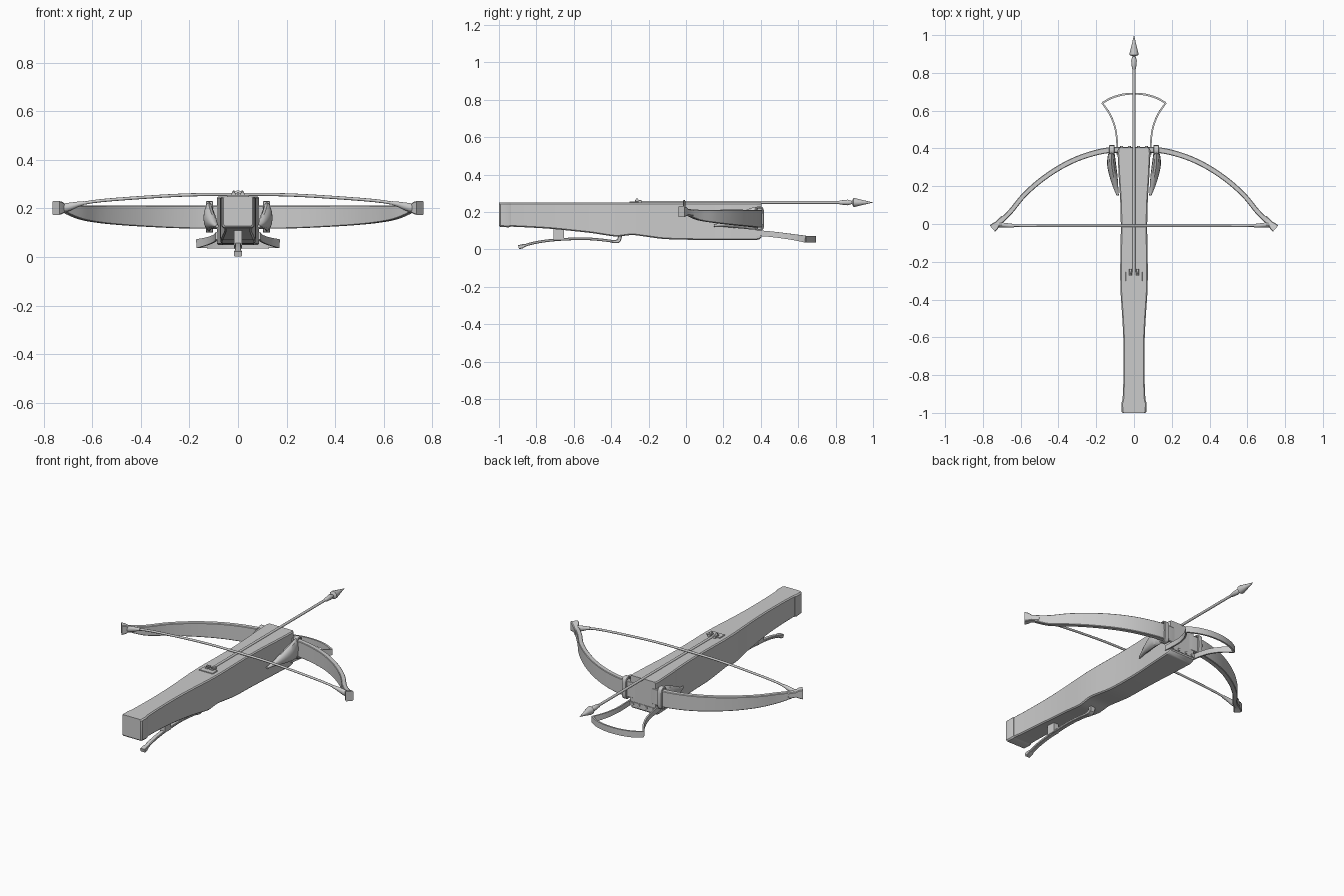
import bpy, bmesh, math
from mathutils import Vector

if "Cube" in bpy.data.objects:
    bpy.data.objects.remove(bpy.data.objects["Cube"])

X, Y, Z = Vector((1, 0, 0)), Vector((0, 1, 0)), Vector((0, 0, 1))


def catmull(a, b, c, d, t):
    return [0.5 * (2*q + (r-p)*t + (2*p-5*q+4*r-s)*t*t + (3*q-p-3*r+s)*t**3)
            for p, q, r, s in zip(a, b, c, d)]


def section(kind, w, h, bevel):
    if kind == 'round':
        return [(math.cos(i*math.pi/6)*w/2, math.sin(i*math.pi/6)*h/2) for i in range(12)]
    a, b, c = w/2, h/2, bevel
    if c == 0:
        return [(a, b), (-a, b), (-a, -b), (a, -b)]
    return [(a, b-c), (a-c, b), (c-a, b), (-a, b-c), (-a, c-b), (c-a, -b), (a-c, -b), (a, c-b)]


def sweep(name, pts, up=Z, kind='rect', n=1, bevel=0.0, tangent=None, closed=False, mirror=False):
    """Sweep a section along points (x, y, z, width, height); height runs along 'up'."""
    path = []
    m = len(pts)
    for i in range(m - 1):
        a, d = pts[max(i-1, 0)], pts[min(i+2, m-1)]
        path += [catmull(a, pts[i], pts[i+1], d, k/n) for k in range(n)]
    path.append(list(pts[-1]))
    bm = bmesh.new()
    rings = []
    m = len(path)
    for i, p in enumerate(path):
        c = Vector(p[:3])
        if closed:
            t = Vector(path[(i+1) % m][:3]) - Vector(path[i-1][:3])
        else:
            t = Vector(path[min(i+1, m-1)][:3]) - Vector(path[max(i-1, 0)][:3])
        t = tangent or t.normalized()
        side = t.cross(up).normalized()
        nrm = side.cross(t).normalized()
        rings.append([bm.verts.new(c + side*u + nrm*v) for u, v in section(kind, p[3], p[4], bevel)])
    k = len(rings[0])
    for i in range(m if closed else m - 1):
        r, s = rings[i], rings[(i+1) % m]
        for j in range(k):
            bm.faces.new((r[j], r[(j+1) % k], s[(j+1) % k], s[j]))
    if not closed:
        bm.faces.new(rings[0])
        bm.faces.new(rings[-1])
    bmesh.ops.recalc_face_normals(bm, faces=bm.faces)
    me = bpy.data.meshes.new(name)
    bm.to_mesh(me)
    bm.free()
    ob = bpy.data.objects.new(name, me)
    bpy.context.collection.objects.link(ob)
    bpy.ops.object.select_all(action='DESELECT')
    ob.select_set(True)
    bpy.context.view_layer.objects.active = ob
    bpy.ops.object.shade_smooth_by_angle(angle=math.radians(35))
    if mirror:
        ob.modifiers.new('Mirror', 'MIRROR')
    return ob


def both(half):
    """Full left-to-right path from a half path that starts at x = 0."""
    return [(-p[0], *p[1:]) for p in reversed(half[1:])] + half


def box(name, x, y, z, mirror=False, bevel=0.0):
    w, h = x[1]-x[0], z[1]-z[0]
    cx, cz = (x[0]+x[1])/2, (z[0]+z[1])/2
    return sweep(name, [(cx, y[0], cz, w, h), (cx, y[1], cz, w, h)], bevel=bevel, mirror=mirror)


# Stock: (y, half width, bottom z), flat top
TOP = 0.25
stock = [(-.94, .061, .122), (-.85, .057, .118), (-.72, .055, .11), (-.6, .057, .098), (-.5, .062, .087),
         (-.41, .068, .073), (-.36, .071, .069), (-.29, .073, .077), (-.22, .073, .069), (-.12, .071, .056),
         (0, .07, .052), (.12, .073, .05), (.25, .081, .05), (.375, .087, .05)]
sweep('stock', [(0, y, (TOP+b)/2, 2*w, TOP-b) for y, w, b in stock], n=3, bevel=.006, tangent=Y)
nose = [(.375, .087, .05), (.392, .086, .054), (.404, .081, .064)]
sweep('stock_nose', [(0, y, (TOP+b)/2, 2*w, TOP-b) for y, w, b in nose], bevel=.006, tangent=Y)
butt = [(-1, .06, .128), (-.993, .066, .121), (-.95, .067, .118), (-.935, .062, .122)]
sweep('butt_plate', [(0, y, (TOP+b)/2, 2*w, TOP-b) for y, w, b in butt], bevel=.007, tangent=Y)

# Bow, one continuous blade through the stock
limb = [(0, .385, .164, .03, .095), (.12, .392, .164, .03, .095), (.24, .367, .165, .029, .093),
        (.36, .318, .168, .028, .088), (.48, .242, .172, .027, .081), (.58, .155, .177, .026, .07),
        (.65, .07, .184, .026, .056), (.705, .015, .197, .026, .036)]
sweep('bow', both(limb), n=4, bevel=.003)
sweep('bow_tip', [(.692, .032, .196, .028, .034), (.722, .002, .2, .03, .034),
                  (.735, -.011, .202, .04, .05), (.75, -.024, .202, .044, .058)], bevel=.004, mirror=True)

# String and its end wraps
string = [(0, -.01, .258, .013, .013), (.2, -.01, .256, .013, .013), (.4, -.01, .245, .013, .013),
          (.6, -.009, .228, .013, .013), (.7, -.005, .204, .013, .013)]
sweep('string', both(string), kind='round', n=4)
sweep('string_wrap', [(.735, -.005, .2, .03, .034), (.7, -.005, .206, .026, .034),
                      (.66, -.008, .217, .022, .022), (.635, -.009, .222, .018, .016)],
      kind='round', n=3, mirror=True)

# Bindings: a loop round each limb root and a leaf-shaped lashing running back
loop = []
for i in range(24):
    a = i*math.pi/12
    cy, cz = math.cos(a), math.sin(a)
    loop.append((.117, .392 + .021*math.copysign(abs(cy)**.5, cy),
                 .165 + .06*math.copysign(abs(cz)**.5, cz), .01, .03))
sweep('limb_loop', loop, up=X, bevel=.003, closed=True, mirror=True)
sweep('lashing', [(.086, .15, .127, .012, .012), (.096, .19, .134, .026, .024), (.108, .25, .146, .042, .06),
                  (.118, .31, .158, .048, .095), (.12, .355, .165, .04, .118), (.118, .385, .166, .026, .122)],
      kind='round', n=3, tangent=Y, mirror=True)

# Foot stirrup: front bow and two flared side straps
front = [(0, .69, .054, .01, .036), (.06, .685, .054, .01, .036), (.12, .667, .054, .01, .036),
         (.168, .64, .055, .01, .036)]
sweep('stirrup_front', both(front), n=3)
sweep('stirrup_side', [(.088, .37, .088, .009, .03), (.09, .44, .083, .009, .03), (.1, .51, .075, .009, .03),
                       (.127, .58, .065, .009, .032), (.168, .64, .055, .009, .036)], n=3, mirror=True)

# Studs and cross strap on the nose
for i, sx in enumerate((.025, .065)):
    sweep(f'nose_stud_{i}', [(sx, .395, .085, .016, .016), (sx, .412, .085, .016, .016)],
          kind='round', mirror=True)
box('nose_strap', (-.09, .09), (.38, .407), (.074, .096), bevel=.003)

# Arrow
sweep('arrow_shaft', [(0, -.27, .251, .015, .015), (0, .83, .251, .015, .015)], kind='round')
head = [(.815, .015), (.825, .022), (.865, .03), (.888, .016), (.895, .047), (.905, .046), (.95, .024), (1, .001)]
sweep('arrow_head', [(0, y, .251, d, d) for y, d in head], kind='round')

# String catch on top
box('catch_plate', (-.045, .045), (-.302, -.255), (.24, .255), bevel=.002)
box('catch_claw', (.01, .026), (-.272, -.238), (.245, .263), mirror=True, bevel=.002)
sweep('catch_hook', [(.018, -.265, .25, .016, .016), (.018, -.26, .262, .014, .014),
                     (.018, -.265, .272, .01, .006)], up=X, mirror=True)

# Trigger lever below the stock
lever = [(-.88, .015), (-.83, .031), (-.77, .043), (-.7, .051), (-.62, .056), (-.53, .057), (-.45, .051), (-.38, .042)]
sweep('trigger_lever', [(0, y, z, .014, .026) for y, z in lever], up=X, n=3, bevel=.003)
sweep('trigger_foot', [(0, -.895, .012, .022, .032), (0, -.875, .017, .022, .032),
                       (0, -.86, .022, .014, .028)], up=X, bevel=.003)
sweep('trigger_pivot', [(0, -.4, .043, .012, .03), (0, -.375, .042, .018, .032), (0, -.358, .05, .022, .032),
                        (0, -.35, .085, .018, .032)], up=X, n=2, bevel=.003)
box('trigger_post', (-.016, .016), (-.708, -.652), (.048, .115), bevel=.002)
